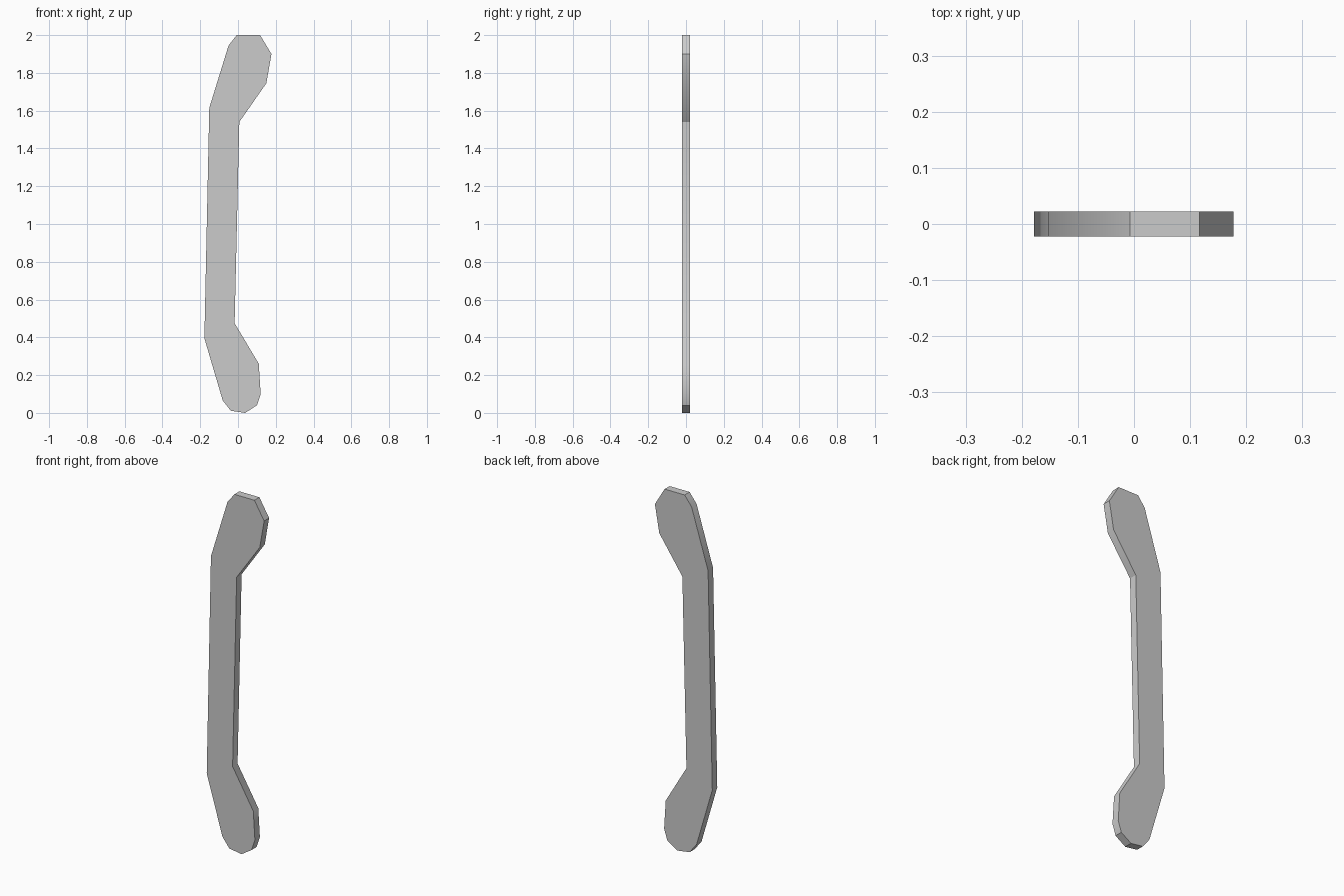
import bpy
import bmesh
import math

cube = bpy.data.objects.get("Cube")
if cube:
    bpy.data.objects.remove(cube, do_unlink=True)

HALF_THICKNESS = 0.022

# Side outline of the handle: (x, z), clockwise from the top
OUTLINE = [
    (-0.007, 2.0), (0.117, 2.0), (0.177, 1.9), (0.15, 1.745),   # upper end
    (0.007, 1.54), (-0.018, 0.475),                             # inner grip
    (0.11, 0.26), (0.12, 0.1), (0.1, 0.04), (0.038, 0.0),       # lower end
    (-0.038, 0.011), (-0.081, 0.066),
    (-0.178, 0.395), (-0.152, 1.615), (-0.05, 1.945),           # outer grip
]

# Material
grey = bpy.data.materials.new("light grey")
grey.use_nodes = True
colour = (0.6, 0.6, 0.6, 1.0)
grey.diffuse_color = colour
grey.node_tree.nodes["Principled BSDF"].inputs["Base Color"].default_value = colour

# Flat plate extruded from the outline
bm = bmesh.new()
face = bm.faces.new([bm.verts.new((x, -HALF_THICKNESS, z)) for x, z in OUTLINE])
extruded = bmesh.ops.extrude_face_region(bm, geom=[face], use_keep_orig=True)
new_verts = [g for g in extruded["geom"] if isinstance(g, bmesh.types.BMVert)]
bmesh.ops.translate(bm, verts=new_verts, vec=(0, 2 * HALF_THICKNESS, 0))
bmesh.ops.recalc_face_normals(bm, faces=bm.faces)

mesh = bpy.data.meshes.new("curved_handle")
bm.to_mesh(mesh)
bm.free()
mesh.materials.append(grey)
handle = bpy.data.objects.new("curved_handle", mesh)
bpy.context.collection.objects.link(handle)

# Soft rim, sharp corners
bpy.ops.object.select_all(action="DESELECT")
handle.select_set(True)
bpy.context.view_layer.objects.active = handle
bpy.ops.object.shade_smooth_by_angle(angle=math.radians(32.5))
